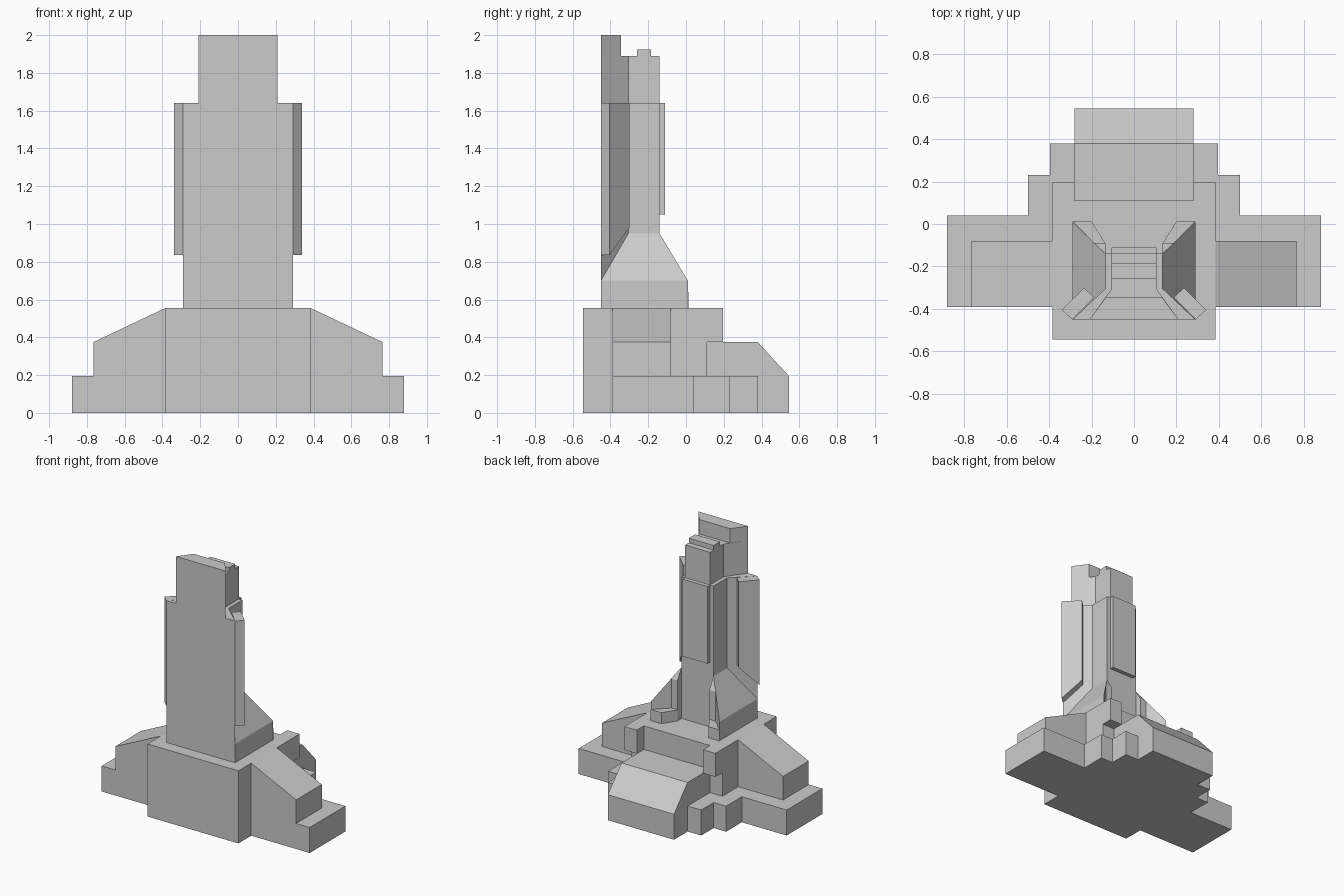
import bpy, bmesh

if "Cube" in bpy.data.objects:
    bpy.data.objects.remove(bpy.data.objects["Cube"])


def finish(name, bm):
    bmesh.ops.recalc_face_normals(bm, faces=bm.faces)
    me = bpy.data.meshes.new(name)
    bm.to_mesh(me)
    bm.free()
    ob = bpy.data.objects.new(name, me)
    bpy.context.collection.objects.link(ob)
    return ob


def mirror(ob):
    ob.modifiers.new("mirror_x", "MIRROR").use_mirror_merge = False


def loft(name, lower, upper, both=False):
    """Solid between two matching loops of points."""
    bm = bmesh.new()
    a = [bm.verts.new(p) for p in lower]
    b = [bm.verts.new(p) for p in upper]
    n = len(a)
    bm.faces.new(a)
    bm.faces.new(b)
    for i in range(n):
        j = (i + 1) % n
        bm.faces.new((a[i], a[j], b[j], b[i]))
    ob = finish(name, bm)
    if both:
        mirror(ob)
    return ob


def prism(name, plan, z0, z1, both=False):
    return loft(name, [(x, y, z0) for x, y in plan], [(x, y, z1) for x, y in plan], both)


def box(name, x0, x1, y0, y1, z0, z1, both=False):
    return prism(name, [(x0, y0), (x1, y0), (x1, y1), (x0, y1)], z0, z1, both)


def symmetric(half):
    return half + [(-x, y) for x, y in reversed(half)]


# Stepped plinth
prism("plinth", symmetric([(0.385, -0.545), (0.385, -0.39), (0.88, -0.39), (0.88, 0.04),
                           (0.5, 0.04), (0.5, 0.23), (0.395, 0.23), (0.395, 0.38),
                           (0.28, 0.38), (0.28, 0.545)]), 0, 0.195)

# Central podium, overhanging rear corners
box("podium", -0.385, 0.385, -0.545, 0.11, 0.195, 0.555)
box("podium_rear_corner", 0.28, 0.385, 0.11, 0.195, 0.375, 0.555, True)

# Wings with sloping roofs
wing = [(0.385, 0.195), (0.765, 0.195), (0.765, 0.375), (0.385, 0.555)]
loft("wing", [(x, -0.39, z) for x, z in wing], [(x, -0.08, z) for x, z in wing], True)

# Rear hall with sloping end
hall = [(0.11, 0.195), (0.545, 0.195), (0.38, 0.375), (0.11, 0.375)]
loft("rear_hall", [(-0.28, y, z) for y, z in hall], [(0.28, y, z) for y, z in hall])

# Tower core
box("tower_shaft", -0.135, 0.135, -0.31, -0.14, 0.555, 1.64)
box("tower_upper_shaft", -0.105, 0.105, -0.31, -0.14, 1.64, 1.89)
box("roof_ridge", -0.105, 0.105, -0.26, -0.185, 1.89, 1.925)
box("rear_panel", -0.105, 0.105, -0.14, -0.11, 1.05, 1.64)

# Front slab, flaring toward the facade
prism("front_slab", symmetric([(0.29, -0.45), (0.135, -0.305)]), 0.555, 1.64)
prism("upper_slab", symmetric([(0.21, -0.45), (0.105, -0.305)]), 1.64, 1.89)
prism("crown", symmetric([(0.21, -0.45), (0.132, -0.345)]), 1.89, 2.0)

# Sloping side buttresses
plan = [(0.29, -0.45), (0.29, 0.01), (0.135, -0.14), (0.135, -0.305)]
loft("side_buttress", [(x, y, 0.555) for x, y in plan],
     [(x, y, z) for (x, y), z in zip(plan, (0.7, 0.7, 0.95, 0.95))], True)

# Low feet and small fins behind the buttresses
prism("rear_foot", [(0.29, 0.012), (0.2, 0.012), (0.135, -0.09), (0.135, -0.14)],
      0.555, 0.64, True)
plan = [(0.135, -0.14), (0.188, -0.09), (0.135, -0.09)]
loft("rear_fin", [(x, y, 0.64) for x, y in plan],
     [(x, y, z) for (x, y), z in zip(plan, (0.95, 0.865, 0.865))], True)

# Diagonal blades on the slab corners, undersides cut on a slope
plan = [(0.29, -0.45), (0.34, -0.405), (0.235, -0.3), (0.187, -0.347)]
loft("corner_blade", [(x, y, z) for (x, y), z in zip(plan, (0.835, 0.835, 0.98, 0.98))],
     [(x, y, 1.64) for x, y in plan], True)
